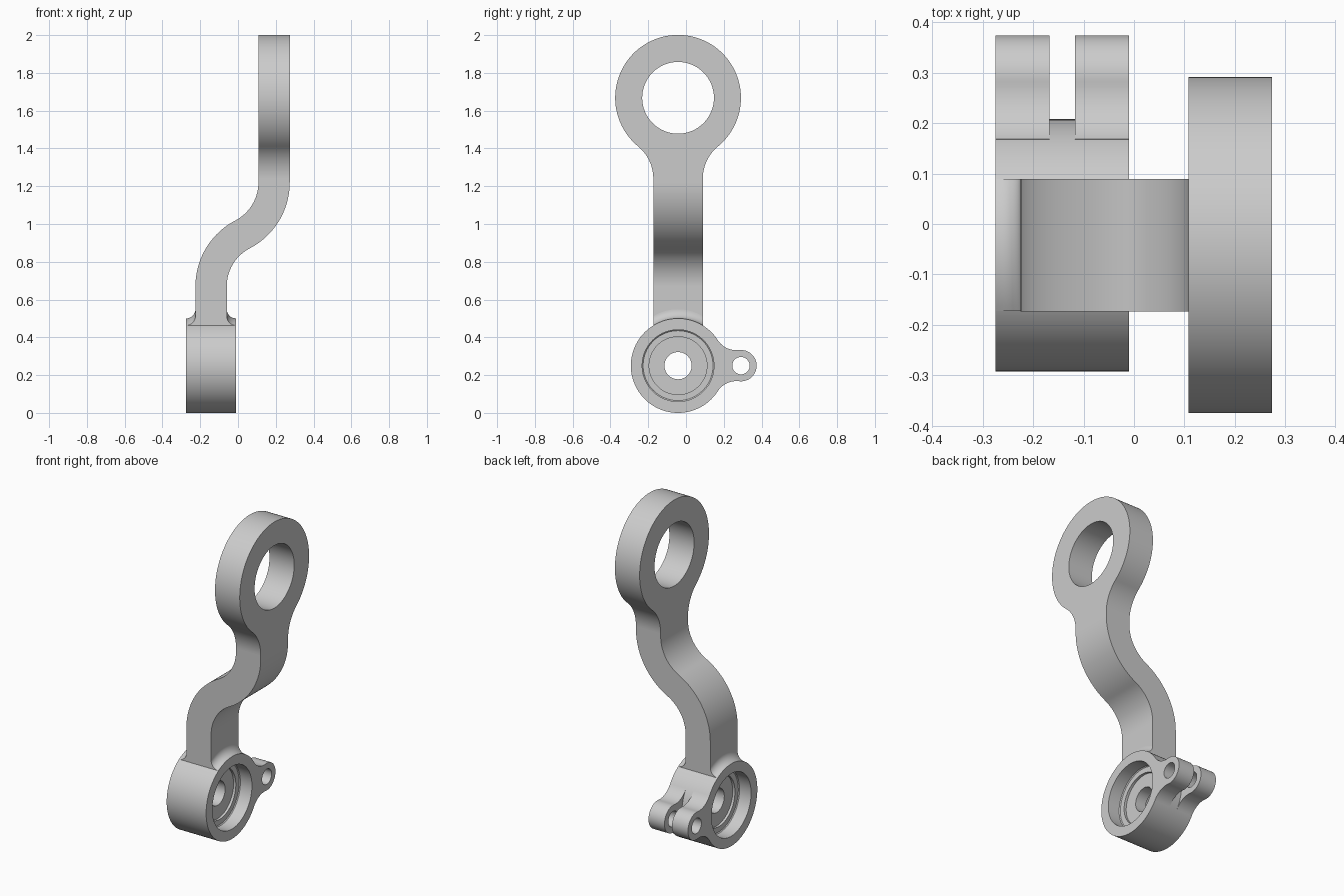
import bpy, bmesh, math
from mathutils import Vector
from math import sin, cos, pi, sqrt, atan2, hypot

if "Cube" in bpy.data.objects:
    bpy.data.objects.remove(bpy.data.objects["Cube"])

grey = bpy.data.materials.new("light_grey")
grey.use_nodes = True
grey.diffuse_color = (0.6, 0.6, 0.6, 1)
grey.node_tree.nodes["Principled BSDF"].inputs["Base Color"].default_value = (0.6, 0.6, 0.6, 1)

YC = -0.042                      # centre plane of the arm, front to back
HUB_X, HUB_Z, HUB_R, HUB_HALF = -0.1425, 0.25, 0.25, 0.1325
RING_X, RING_Z, RING_R = 0.191, 1.668, 0.333
HALF_WIDTH, HALF_THICK = 0.131, 0.083


def arc(u, v, r, a0, a1, n=24):
    return [(u + r * cos(a0 + (a1 - a0) * i / n), v + r * sin(a0 + (a1 - a0) * i / n))
            for i in range(n + 1)]


def circle(u, v, r, n=64):
    return arc(u, v, r, 0, 2 * pi, n)[:-1]


def finish(name, bm):
    bmesh.ops.remove_doubles(bm, verts=bm.verts, dist=0.0002)
    bmesh.ops.recalc_face_normals(bm, faces=bm.faces)
    me = bpy.data.meshes.new(name)
    bm.to_mesh(me)
    bm.free()
    me.materials.append(grey)
    me.shade_smooth()
    me.set_sharp_from_angle(angle=math.radians(30))
    ob = bpy.data.objects.new(name, me)
    bpy.context.collection.objects.link(ob)
    return ob


def plate(name, loops, half, place):
    """Extrude a flat outline with holes; place maps (u, v, w) to the model."""
    cu = bpy.data.curves.new(name + "_outline", 'CURVE')
    cu.dimensions, cu.fill_mode, cu.extrude = '2D', 'BOTH', half
    for pts in loops:
        sp = cu.splines.new('POLY')
        sp.points.add(len(pts) - 1)
        sp.use_cyclic_u = True
        for p, (u, v) in zip(sp.points, pts):
            p.co = (u, v, 0, 1)
    tmp = bpy.data.objects.new(name + "_outline", cu)
    bpy.context.collection.objects.link(tmp)
    bpy.context.view_layer.update()
    me = bpy.data.meshes.new_from_object(tmp.evaluated_get(bpy.context.evaluated_depsgraph_get()))
    bm = bmesh.new()
    bm.from_mesh(me)
    for v in bm.verts:
        v.co = Vector(place(*v.co))
    bpy.data.objects.remove(tmp)
    bpy.data.curves.remove(cu)
    bpy.data.meshes.remove(me)
    return finish(name, bm)


# Upper ring with filleted neck
neck_z = 1.24
dz = RING_Z - neck_z
fr = (HALF_WIDTH ** 2 + dz ** 2 - RING_R ** 2) / (2 * (RING_R - HALF_WIDTH))
fu = HALF_WIDTH + fr
ang = atan2(dz, -fu)
right = arc(fu, neck_z, fr, pi, ang)
left = [(-u, v) for u, v in reversed(right)]
a = atan2(-dz, fu)
outline = right + arc(0, RING_Z, RING_R, a, pi - a, 72)[1:-1] + left
plate("upper_ring", [outline, circle(0, RING_Z, 0.19)], HALF_THICK,
      lambda u, v, w: (RING_X + w, YC + u, v))

# S-shaped arm made of two equal tangent arcs
z0, z1 = 0.67, 1.22
run, rise = RING_X - HUB_X, z1 - z0
bend = 2 * math.atan2(run, rise)
rc = rise / (2 * sin(bend))


def arm_edge(side):
    lower = arc(HUB_X + rc, z0, rc - side, pi, pi - bend)
    upper = arc(RING_X - rc, z1, rc + side, -bend, 0)
    return [(HUB_X + side, 0.46)] + lower + upper + [(RING_X + side, neck_z)]


plate("arm", [arm_edge(-HALF_THICK) + arm_edge(HALF_THICK)[::-1]], HALF_WIDTH,
      lambda u, v, w: (u, YC + w, v))

# Clamp hub: profile turned about the x axis, recessed on both sides
half = [(HUB_HALF, HUB_R), (HUB_HALF, 0.19), (0.055, 0.19), (0.05, 0.185),
        (0.05, 0.153), (0.035, 0.153), (0.035, 0.072)]
profile = half + [(-x, r) for x, r in reversed(half)]
bm = bmesh.new()
verts = [bm.verts.new((HUB_X + x, YC, HUB_Z + r)) for x, r in profile]
edges = [bm.edges.new((verts[i - 1], verts[i])) for i in range(len(verts))]
bmesh.ops.spin(bm, geom=verts + edges, cent=(0, YC, HUB_Z), axis=(1, 0, 0),
               angle=2 * pi, steps=96, use_merge=True)
finish("hub", bm)

# Flared fillet joining arm and hub, following the round hub surface
bm = bmesh.new()
flare, rings, steps = HUB_HALF - HALF_THICK, [], 24
for i in range(steps + 1):
    dy = -HALF_WIDTH + 2 * HALF_WIDTH * i / steps
    zs = HUB_Z + sqrt(HUB_R ** 2 - dy ** 2)
    edge = [(HUB_HALF, zs - 0.015)] + arc(HUB_HALF, zs + flare, flare, -pi / 2, -pi, 10)
    loop = edge + [(-x, z) for x, z in reversed(edge)]
    rings.append([bm.verts.new((HUB_X + x * 0.999, YC + dy * 0.999, z)) for x, z in loop])
for ra, rb in zip(rings, rings[1:]):
    for j in range(len(ra)):
        bm.faces.new((ra[j - 1], ra[j], rb[j], rb[j - 1]))
bm.faces.new(rings[0])
bm.faces.new(rings[-1])
finish("base_fillet", bm)

# Pair of pinch-bolt ears with a slot between them
lug, lug_r, bolt_r, fillet = 0.333, 0.083, 0.046, 0.118
d1, d2 = HUB_R + fillet, lug_r + fillet
cu = (d1 ** 2 - d2 ** 2 + lug ** 2) / (2 * lug)
cv = sqrt(d1 ** 2 - cu ** 2)
ha = atan2(cv, cu)
la = atan2(cv, cu - lug)
top = arc(cu, cv, fillet, ha + pi, 2 * pi + atan2(-cv, lug - cu), 16)
bottom = [(u, -v) for u, v in reversed(top)]
ear = top + arc(lug, 0, lug_r, la, -la, 40)[1:-1] + bottom + arc(0, 0, HUB_R - 0.001, -ha, ha, 20)
for name, side in (("right_ear", -1), ("left_ear", 1)):
    plate(name, [ear, circle(lug, 0, bolt_r, 40)], 0.0535,
          lambda u, v, w: (HUB_X + side * 0.079 + w, YC + u, HUB_Z + v))
